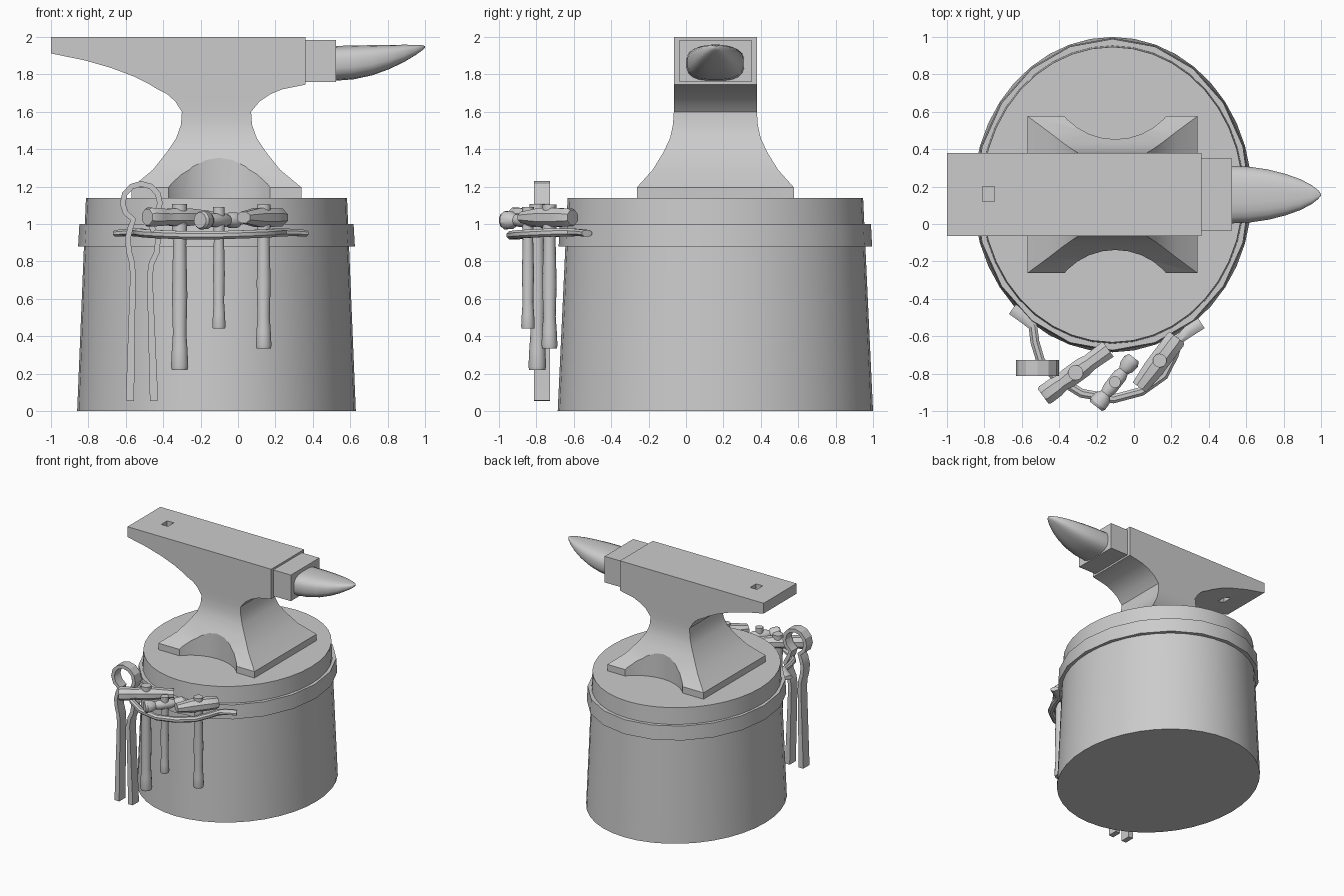
import bpy, bmesh, math
from mathutils import Vector

CX, CY = -0.115, 0.157   # axis of stump and anvil


def loft(name, rings, smooth=30, close=False):
    """Skin a list of equal point rings; cap the ends, or join last to first."""
    bm = bmesh.new()
    vs = [[bm.verts.new(p) for p in r] for r in rings]
    n = len(vs[0])
    pairs = list(zip(vs, vs[1:])) + ([(vs[-1], vs[0])] if close else [])
    for a, b in pairs:
        for i in range(n):
            j = (i + 1) % n
            bm.faces.new((a[i], a[j], b[j], b[i]))
    if not close:
        bm.faces.new(vs[0])
        bm.faces.new(vs[-1])
    bmesh.ops.recalc_face_normals(bm, faces=bm.faces)
    me = bpy.data.meshes.new(name)
    bm.to_mesh(me)
    bm.free()
    ob = bpy.data.objects.new(name, me)
    bpy.context.collection.objects.link(ob)
    if smooth:
        shade(ob, smooth)
    return ob


def shade(ob, angle=30):
    bpy.ops.object.select_all(action='DESELECT')
    ob.select_set(True)
    bpy.context.view_layer.objects.active = ob
    bpy.ops.object.shade_smooth_by_angle(angle=math.radians(angle))


def ellipse(rx, ry, z, n, x=CX, y=CY):
    return [(x + rx * math.sin(2 * math.pi * i / n), y + ry * math.cos(2 * math.pi * i / n), z)
            for i in range(n)]


def box_ring(x0, x1, hw, z):
    return [(x0, CY - hw, z), (x1, CY - hw, z), (x1, CY + hw, z), (x0, CY + hw, z)]


def sweep(name, pts, sizes, up, n=8, power=1.0):
    """Sweep an n-sided section (half width, half height) along pts."""
    pts, up = [Vector(p) for p in pts], Vector(up)
    if isinstance(sizes, tuple):
        sizes = [sizes] * len(pts)
    k = 1 / math.cos(math.pi / n) if n <= 8 else 1.0
    rings = []
    for i, p in enumerate(pts):
        t = (pts[min(i + 1, len(pts) - 1)] - pts[max(i - 1, 0)]).normalized()
        side = t.cross(up).normalized()
        ring = []
        for j in range(n):
            a = 2 * math.pi * (j + 0.5) / n
            c, s = (math.copysign(abs(f) ** power, f) * k for f in (math.cos(a), math.sin(a)))
            ring.append(p + side * c * sizes[i][0] + up * s * sizes[i][1])
        rings.append(ring)
    return loft(name, rings)


def cut(ob, cutter):
    m = ob.modifiers.new('cut', 'BOOLEAN')
    m.operation, m.object, m.solver = 'DIFFERENCE', cutter, 'EXACT'
    bpy.context.view_layer.objects.active = ob
    bpy.ops.object.modifier_apply(modifier=m.name)
    bpy.data.objects.remove(cutter)


# Stump and its iron band
loft('stump', [ellipse(0.745, 0.843, 0, 40), ellipse(0.698, 0.79, 1.14, 40)])
loft('stump_band', [ellipse(0.74, 0.838, 0.88, 20), ellipse(0.733, 0.832, 1.0, 20),
                    ellipse(0.695, 0.785, 1.0, 20), ellipse(0.7, 0.795, 0.88, 20)], close=True)

# Anvil body: rectangles (left x, right x, half depth, z)
body = loft('anvil_body', [box_ring(*r) for r in [
    (-0.57, 0.34, 0.42, 1.14), (-0.57, 0.34, 0.42, 1.195), (-0.455, 0.225, 0.335, 1.29),
    (-0.38, 0.15, 0.277, 1.385), (-0.33, 0.1, 0.242, 1.46), (-0.305, 0.075, 0.227, 1.53),
    (-0.3, 0.07, 0.222, 1.6), (-0.335, 0.115, 0.222, 1.655), (-0.38, 0.175, 0.222, 1.695),
    (-0.43, 0.235, 0.222, 1.72), (-0.47, 0.36, 0.222, 1.745), (-0.56, 0.36, 0.222, 1.79),
    (-0.68, 0.36, 0.222, 1.835), (-0.82, 0.36, 0.222, 1.875), (-1.0, 0.36, 0.222, 1.912),
    (-1.0, 0.36, 0.222, 2.0)]], smooth=0)

# Scooped feet front and back, square hole through the heel
for s in (-1, 1):
    yc = CY + s * 0.66
    cut(body, loft('foot_cutter', [ellipse(0.364, 0.364, z, 32, -0.1, yc) for z in (1.0, 1.55)], 0))
cut(body, loft('hole_cutter', [[(x, y, z) for x, y in
    ((-0.81, 0.12), (-0.747, 0.12), (-0.747, 0.2), (-0.81, 0.2))] for z in (1.7, 2.1)], 0))
shade(body)

# Step block and horn
loft('anvil_step', [[(x, y, z) for y, z in
     ((-0.036, 1.76), (0.35, 1.76), (0.35, 1.983), (-0.036, 1.983))] for x in (0.34, 0.525)])
horn = [(0.52, 1.765, 1.953, 0.155), (0.62, 1.773, 1.955, 0.15), (0.72, 1.795, 1.957, 0.135),
        (0.81, 1.828, 1.958, 0.112), (0.89, 1.867, 1.959, 0.083), (0.95, 1.903, 1.958, 0.051),
        (0.985, 1.928, 1.956, 0.024), (1.0, 1.943, 1.951, 0.004)]
rings = []
for x, lo, hi, w in horn:
    ring = []
    for i in range(20):
        a = 2 * math.pi * (i + 0.5) / 20
        c, s = (math.copysign(abs(f) ** 0.7, f) for f in (math.cos(a), math.sin(a)))
        ring.append((x, CY + w * c, (lo + hi) / 2 + (hi - lo) / 2 * s))
    rings.append(ring)
loft('anvil_horn', rings, 45)

# Tool rack: bent rod with flattened ends
rack = [(0.36, -0.53, 0.95), (0.29, -0.575, 0.955), (0.24, -0.62, 0.955), (0.215, -0.7, 0.955),
        (0.16, -0.81, 0.95), (0.04, -0.895, 0.945), (-0.11, -0.935, 0.94), (-0.28, -0.905, 0.94),
        (-0.42, -0.82, 0.945), (-0.5, -0.73, 0.95), (-0.53, -0.63, 0.955), (-0.54, -0.55, 0.955),
        (-0.58, -0.505, 0.955), (-0.65, -0.455, 0.95)]
sweep('tool_rack', rack, [(0.032, 0.018)] * 2 + [(0.024, 0.022)] * 10 + [(0.032, 0.018)] * 2, (0, 0, 1))

# Tongs: one strip with a ring at the top and two hanging legs
leg = [(-0.578, 0.055), (-0.562, 0.72), (-0.566, 0.79), (-0.582, 0.85), (-0.59, 0.92), (-0.575, 0.98)]
ring = [(-0.517 + 0.1 * math.sin(math.radians(a)), 1.115 + 0.1 * math.cos(math.radians(a)))
        for a in range(-155, 156, 31)]
other = [(-0.459, 0.98), (-0.428, 0.92), (-0.434, 0.85), (-0.462, 0.79), (-0.472, 0.72), (-0.449, 0.055)]
tp = [(x, -0.77, z) for x, z in leg + ring + other]
sweep('tongs', tp, [(0.022, 0.042)] + [(0.015, 0.042)] * (len(tp) - 2) + [(0.022, 0.042)],
      (0, 1, 0), 4).location = (0, 0, 0)


def hammer(name, x, y, z, angle, bottom, r, sections, n):
    """Head sections are (offset along head, half width, half height)."""
    d = Vector((math.cos(math.radians(angle)), math.sin(math.radians(angle)), 0))
    c = Vector((x, y, z))
    sweep(name + '_head', [c + d * t for t, _, _ in sections],
          [(w, h) for _, w, h in sections], (0, 0, 1), n)
    top = z + 0.07
    f = lambda t: bottom + (top - bottom) * t
    prof = [(f(0), 1.0), (f(0.02), 1.1), (f(0.12), 1.0), (f(0.22), 0.86), (f(0.45), 0.98),
            (f(0.75), 0.84), (f(0.85), 0.95), (top, 0.95)]
    loft(name + '_handle', [ellipse(r * k, r * k, h, 14, x, y) for h, k in prof])


# Three hanging hammers
hammer('cross_hammer', -0.312, -0.795, 1.037, 36, 0.22, 0.043,
       [(-0.215, 0.048, 0.042), (-0.2, 0.056, 0.05), (-0.13, 0.054, 0.048), (-0.09, 0.046, 0.042),
        (-0.05, 0.054, 0.047), (0.05, 0.054, 0.047), (0.09, 0.046, 0.043), (0.215, 0.05, 0.03)], 8)
hammer('ball_hammer', -0.102, -0.845, 1.02, 52, 0.44, 0.033,
       [(-0.165, 0.042, 0.042), (-0.15, 0.052, 0.05), (-0.11, 0.05, 0.048), (-0.08, 0.031, 0.031),
        (-0.045, 0.04, 0.038), (0.045, 0.04, 0.038), (0.075, 0.029, 0.029), (0.1, 0.044, 0.042),
        (0.14, 0.048, 0.044), (0.165, 0.034, 0.03)], 12)
hammer('sledge_hammer', 0.137, -0.73, 1.035, 53, 0.335, 0.039,
       [(-0.18, 0.044, 0.03), (-0.06, 0.055, 0.05), (0.06, 0.055, 0.05),
        (0.14, 0.055, 0.047), (0.155, 0.047, 0.04)], 8)
